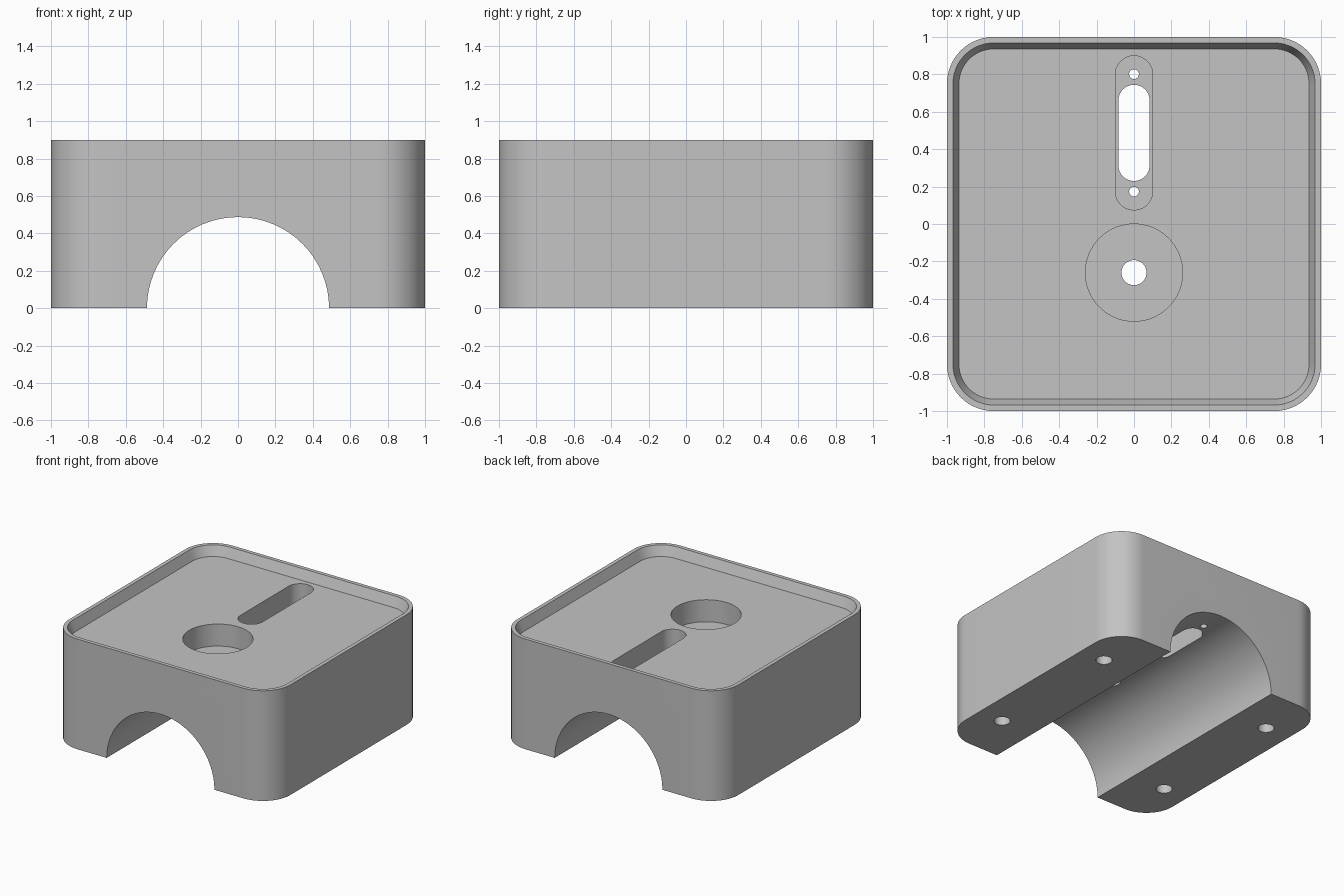
import bpy
import bmesh
import math

default_cube = bpy.data.objects.get("Cube")
if default_cube:
    bpy.data.objects.remove(default_cube, do_unlink=True)

grey = bpy.data.materials.new("light grey plastic")
grey.use_nodes = True
colour = (0.55, 0.55, 0.55, 1)
grey.diffuse_color = colour
grey.node_tree.nodes["Principled BSDF"].inputs["Base Color"].default_value = colour


def rounded_outline(half_x, half_y, radius, steps=16):
    """Counter-clockwise rectangle outline with round corners."""
    points = []
    for corner, (sx, sy) in enumerate([(1, 1), (-1, 1), (-1, -1), (1, -1)]):
        for i in range(steps + 1):
            a = (corner + i / steps) * math.pi / 2
            p = (sx * (half_x - radius) + radius * math.cos(a),
                 sy * (half_y - radius) + radius * math.sin(a))
            if not points or math.dist(p, points[-1]) > 1e-5:
                points.append(p)
    if math.dist(points[0], points[-1]) < 1e-5:
        points.pop()
    return points


def loft(name, lower, upper, z0, z1, centre=(0, 0)):
    """Closed solid between two matching outlines."""
    bm = bmesh.new()
    cx, cy = centre
    a = [bm.verts.new((x + cx, y + cy, z0)) for x, y in lower]
    b = [bm.verts.new((x + cx, y + cy, z1)) for x, y in upper]
    bm.faces.new(a[::-1])
    bm.faces.new(b)
    for i in range(len(a)):
        j = (i + 1) % len(a)
        bm.faces.new((a[i], a[j], b[j], b[i]))
    mesh = bpy.data.meshes.new(name)
    bm.to_mesh(mesh)
    bm.free()
    obj = bpy.data.objects.new(name, mesh)
    bpy.context.collection.objects.link(obj)
    mesh.materials.append(grey)
    return obj


def prism(name, half_x, half_y, radius, z0, z1, centre=(0, 0)):
    outline = rounded_outline(half_x, half_y, radius)
    return loft(name, outline, outline, z0, z1, centre)


def hole(name, radius, z0, z1, centre):
    return prism(name, radius, radius, radius, z0, z1, centre)


HEIGHT, FLOOR, POCKET = 0.9, 0.82, 0.64
body = prism("housing_body", 1, 1, 0.25, 0, HEIGHT)

# Tapered lid recess, continued a little above the rim
slope = (0.968 - 0.936) / (HEIGHT - FLOOR)
grow = slope * (HEIGHT + 0.05 - FLOOR)
cutters = [loft("lid_recess", rounded_outline(0.936, 0.936, 0.186),
                rounded_outline(0.936 + grow, 0.936 + grow, 0.186 + grow),
                FLOOR, HEIGHT + 0.05)]

# Half-round channel along the underside
channel = hole("channel", 0.487, -1.2, 1.2, (0, 0))
channel.rotation_euler.x = math.pi / 2
cutters.append(channel)

# Round pocket with its centre hole
cutters += [hole("round_pocket", 0.26, POCKET, HEIGHT, (0, -0.26)),
            hole("centre_hole", 0.067, 0.3, 0.7, (0, -0.26))]

# Long pocket with a through slot and two pin holes
cutters += [prism("long_pocket", 0.1, 0.412, 0.1, POCKET, HEIGHT, (0, 0.487)),
            prism("through_slot", 0.083, 0.257, 0.083, 0.3, 0.7, (0, 0.487))]
for y in (0.173, 0.801):
    cutters.append(hole("pin_hole", 0.026, 0.3, 0.7, (0, y)))

# Blind screw holes in the feet
for x in (-0.783, 0.783):
    for y in (-0.587, 0.587):
        cutters.append(hole("screw_hole", 0.06, -0.1, 0.4, (x, y)))

bpy.ops.object.select_all(action="DESELECT")
bpy.context.view_layer.objects.active = body
body.select_set(True)
for cutter in cutters:
    cutter.hide_render = True
    cut = body.modifiers.new(cutter.name, "BOOLEAN")
    cut.operation = "DIFFERENCE"
    cut.solver = "EXACT"
    cut.object = cutter
    bpy.ops.object.modifier_apply(modifier=cut.name)
    bpy.data.objects.remove(cutter, do_unlink=True)

bpy.ops.object.shade_smooth_by_angle(angle=math.radians(30))
